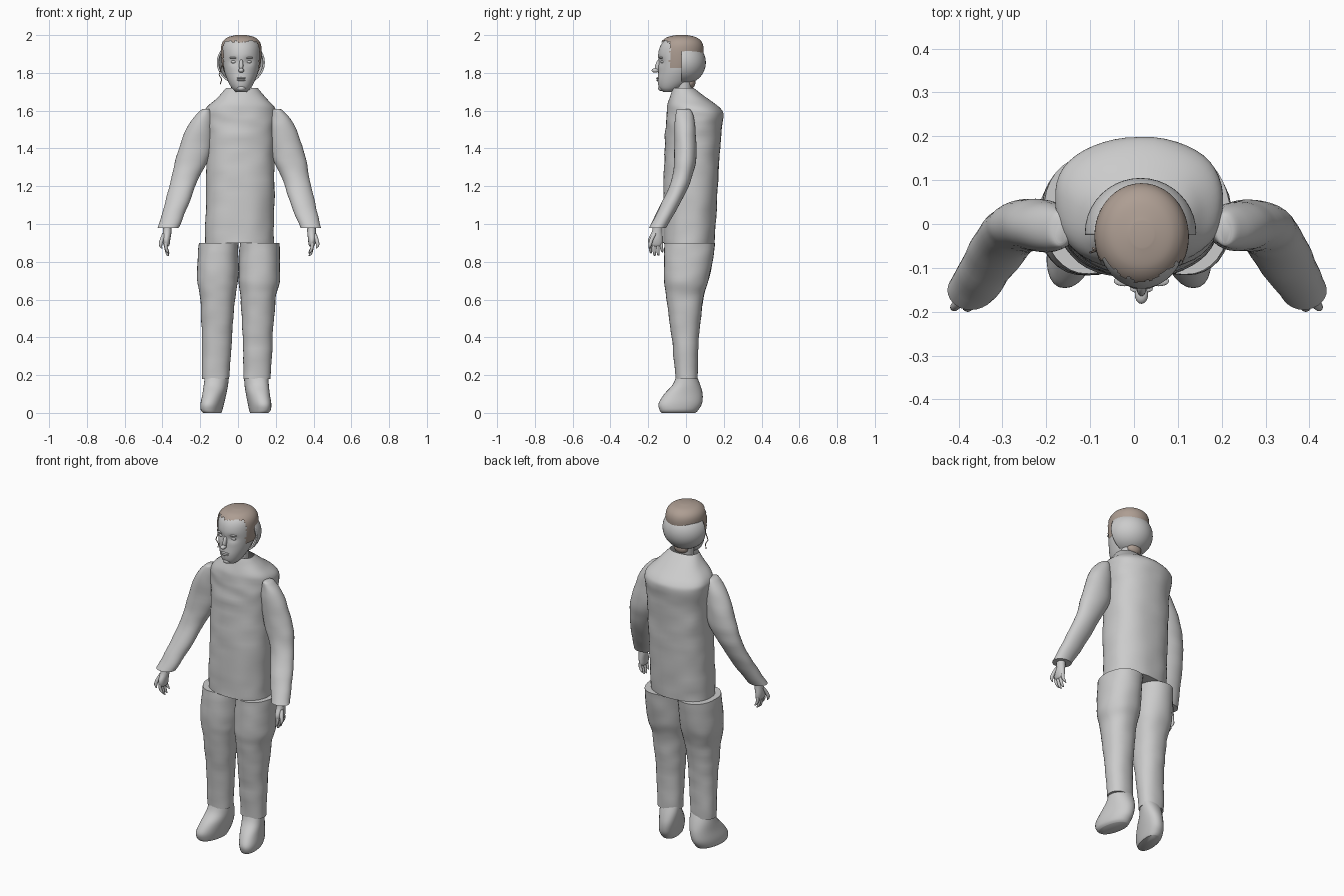
import bpy, bmesh, math
from mathutils import Vector, Matrix, noise

cube = bpy.data.objects.get("Cube")
if cube:
    bpy.data.objects.remove(cube, do_unlink=True)


def material(name, rgb):
    m = bpy.data.materials.new(name)
    m.use_nodes = True
    m.diffuse_color = (*rgb, 1)
    bsdf = next(n for n in m.node_tree.nodes if n.type == 'BSDF_PRINCIPLED')
    bsdf.inputs["Base Color"].default_value = (*rgb, 1)
    return m


GREY = material("plain grey", (0.6, 0.6, 0.6))
BROWN = material("hair brown", (0.42, 0.34, 0.29))


def finish(bm, name, mat, angle=50):
    bmesh.ops.recalc_face_normals(bm, faces=bm.faces)
    mesh = bpy.data.meshes.new(name)
    bm.to_mesh(mesh)
    bm.free()
    mesh.materials.append(mat)
    ob = bpy.data.objects.new(name, mesh)
    bpy.context.collection.objects.link(ob)
    bpy.ops.object.select_all(action='DESELECT')
    ob.select_set(True)
    bpy.context.view_layer.objects.active = ob
    bpy.ops.object.shade_smooth_by_angle(angle=math.radians(angle))
    return ob


def smooth_rows(rows, steps):
    # Catmull-Rom interpolation between the given sections
    out = []
    pts = [rows[0], *rows, rows[-1]]
    for a, b, c, d in zip(pts, pts[1:], pts[2:], pts[3:]):
        for i in range(steps):
            t = i / steps
            out.append([0.5 * (2 * q + (r - p) * t + (2 * p - 5 * q + 4 * r - s) * t * t
                               + (3 * q - p - 3 * r + s) * t ** 3)
                        for p, q, r, s in zip(a, b, c, d)])
    out.append(rows[-1])
    return out


def loft(rows, sides=28, steps=4, power=2, caps=True, warp=None):
    # each row is a level section: z, x min, x max, y min, y max
    bm = bmesh.new()
    rings = []
    for z, x0, x1, y0, y1 in smooth_rows(rows, steps):
        ring = []
        for i in range(sides):
            a = math.tau * i / sides
            c, s = math.cos(a), math.sin(a)
            u = math.copysign(abs(c) ** (2 / power), c)
            v = math.copysign(abs(s) ** (2 / power), s)
            co = Vector(((x0 + x1 + u * (x1 - x0)) / 2, (y0 + y1 + v * (y1 - y0)) / 2, z))
            ring.append(bm.verts.new(warp(co) if warp else co))
        rings.append(ring)
    for lo, hi in zip(rings, rings[1:]):
        for i in range(sides):
            j = (i + 1) % sides
            bm.faces.new((lo[i], lo[j], hi[j], hi[i]))
    if caps:
        bm.faces.new(rings[0])
        bm.faces.new(rings[-1])
    return bm


def wrinkle(co, size=0.006):
    n = noise.noise_vector(co * Vector((9, 9, 16)))
    return co + Vector((n.x, n.y, 0)) * size


def ellipsoid(name, center, radii, mat, tilt=0):
    bm = bmesh.new()
    mx = Matrix.Translation(center) @ Matrix.Rotation(tilt, 4, 'X') @ Matrix.Diagonal((*radii, 1))
    bmesh.ops.create_uvsphere(bm, u_segments=20, v_segments=14, radius=1, matrix=mx)
    return finish(bm, name, mat)


# Jacket body, open at the collar
torso = [(0.9, -.175, .19, -.12, .15), (1.2, -.17, .195, -.12, .17), (1.45, -.17, .195, -.11, .185),
         (1.56, -.18, .205, -.105, .197), (1.61, -.172, .2, -.1, .182),
         (1.66, -.12, .155, -.09, .12), (1.72, -.065, .105, -.07, .04)]
bm = loft(torso, 48, 8, 2.3, caps=False, warp=wrinkle)
bmesh.ops.holes_fill(bm, edges=[e for e in bm.edges if e.is_boundary and e.verts[0].co.z < 1])
finish(bm, "jacket_body", GREY)

# Limb sections, given for the right side
ARM = [(1.61, -.18, -.155, -.045, .01), (1.595, -.205, -.14, -.055, .03),
       (1.52, -.265, -.13, -.062, .05), (1.36, -.325, -.15, -.062, .056),
       (1.24, -.352, -.21, -.075, .03), (1.1, -.39, -.262, -.135, -.035),
       (0.98, -.425, -.315, -.195, -.105)]
LEG = [(0.9, -.207, .002, -.115, .155), (0.72, -.218, .002, -.117, .125),
       (0.6, -.2, -.015, -.102, .09), (0.4, -.192, -.032, -.075, .068), (0.18, -.19, -.047, -.055, .06)]
SHOE = [(0.2, -.18, -.055, -.05, .055), (0.15, -.185, -.06, -.07, .075), (0.1, -.188, -.068, -.115, .088),
        (0.05, -.194, -.078, -.145, .085), (0.015, -.192, -.085, -.14, .065), (0, -.18, -.09, -.13, .05)]
PALM = [(1.0, -.398, -.352, -.175, -.125), (0.96, -.398, -.352, -.18, -.125),
        (0.92, -.4, -.358, -.2, -.122), (0.89, -.395, -.362, -.196, -.125), (0.88, -.388, -.37, -.18, -.14)]


def tube(points, radius):
    # tapering finger sections along a short path
    rows = [(z, x - r, x + r, y - r, y + r)
            for (x, y, z), r in zip(points, (radius, radius, radius * 0.85, radius * 0.3))]
    return rows


for side, label in ((-1, "right"), (1, "left")):
    def place(co, s=side):
        # the body leans slightly, so the mirror axis moves with height
        return Vector((2 * (0.02 * co.z - 0.012) - co.x, co.y, co.z)) if s > 0 else co

    def cloth(co):
        return wrinkle(place(co), 0.004)

    def toe_out(co):
        return place(Vector((co.x + 0.18 * (co.y + 0.03), co.y, co.z)))

    finish(loft(ARM, 28, 6, warp=cloth), label + "_sleeve", GREY)
    finish(loft(LEG, 32, 8, 2.2, warp=cloth), label + "_trouser_leg", GREY)
    finish(loft(SHOE, 28, 4, 2.2, warp=toe_out), label + "_shoe", GREY)
    finish(loft(PALM, 16, 3, warp=place), label + "_palm", GREY)
    for i in range(4):
        y = -.19 + .02 * i
        drop = (.845, .83, .832, .85)[i]
        path = [(-.38, y, .9), (-.382, y, .88), (-.374, y + .003, drop + .01), (-.366, y + .005, drop)]
        finish(loft(tube(path, .009), 10, 3, warp=place), f"{label}_finger_{i + 1}", GREY)
    thumb = [(-.39, -.165, .95), (-.402, -.182, .92), (-.41, -.19, .89), (-.404, -.192, .87)]
    finish(loft(tube(thumb, .011), 10, 3, warp=place), label + "_thumb", GREY)

# Neck and head
NECK = [(1.6, -.035, .07, -.055, .035), (1.68, -.035, .07, -.055, .032), (1.78, -.04, .075, -.06, .04)]
finish(loft(NECK), "neck", GREY)
HEAD = [(1.7, -.012, .047, -.122, -.06), (1.72, -.033, .068, -.142, -.02), (1.76, -.055, .09, -.15, .03),
        (1.82, -.075, .11, -.146, .065), (1.9, -.083, .118, -.147, .085),
        (1.95, -.078, .112, -.132, .08), (1.98, -.05, .085, -.1, .05), (1.993, -.002, .038, -.05, 0)]


def face_shape(co):
    # eye sockets pressed into the front of the face
    for x in (-.022, .056):
        d = ((co.x - x) / .025) ** 2 + ((co.z - 1.86) / .018) ** 2
        if co.y < -.05:
            co.y += .012 * math.exp(-d)
    return co


finish(loft(HEAD, 56, 7, warp=face_shape), "head", GREY)

# Face details
ellipsoid("nose_bridge", (.017, -.146, 1.84), (.011, .016, .036), GREY, -.3)
ellipsoid("nose_tip", (.017, -.162, 1.813), (.015, .02, .012), GREY)
for x, label in ((-.022, "right"), (.056, "left")):
    ellipsoid(label + "_eye", (x, -.122, 1.858), (.016, .012, .008), GREY)
    ellipsoid(label + "_brow", (x, -.13, 1.88), (.024, .012, .005), GREY)
ellipsoid("upper_lip", (.017, -.148, 1.772), (.026, .01, .005), GREY)
ellipsoid("lower_lip", (.017, -.147, 1.762), (.022, .01, .006), GREY)
ellipsoid("chin", (.017, -.128, 1.719), (.024, .02, .016), GREY)

# Hair: a slightly larger skull with the face area trimmed away
grow = .007
hair_rows = [(z + grow, a - grow, b + grow, c - grow / 2, d + grow) for z, a, b, c, d in HEAD[2:]]
bm = loft(hair_rows, 72, 8)
bald = []
for f in bm.faces:
    c = f.calc_center_median()
    jag = .012 * noise.noise(c * 60)
    line = 1.966 if c.y < -.085 + jag else 1.83 if c.y < -.02 else 1.7
    if c.z < line + jag:
        bald.append(f)
bmesh.ops.delete(bm, geom=bald, context='FACES')
finish(bm, "hair", BROWN)

# Hair at the nape
ellipsoid("nape_hair", (.017, .02, 1.75), (.045, .03, .035), BROWN)

# Rounded band wrapping the back of the head
bm = bmesh.new()
center = Vector((.015, -.02, 1.855))
mx = Matrix.Translation(center) @ Matrix.Diagonal((.127, .125, .118, 1))
bmesh.ops.create_uvsphere(bm, u_segments=40, v_segments=28, radius=1, matrix=mx)
for point, normal in (((0, -.025, 0), (0, -1, 0)), ((0, 0, 1.92), (0, 0, 1))):
    bmesh.ops.bisect_plane(bm, geom=bm.verts[:] + bm.edges[:] + bm.faces[:],
                           plane_co=point, plane_no=normal, clear_outer=True)
band = finish(bm, "back_head_band", GREY)
solid = band.modifiers.new("thickness", 'SOLIDIFY')
solid.thickness = .01

# Loose strand by the right cheek
curve = bpy.data.curves.new("loose_strand", 'CURVE')
curve.dimensions = '3D'
curve.bevel_depth = .0025
spline = curve.splines.new('POLY')
strand = [(-.085, -.06, 1.84), (-.1, -.065, 1.79), (-.086, -.06, 1.765), (-.094, -.055, 1.74)]
spline.points.add(len(strand) - 1)
for p, co in zip(spline.points, strand):
    p.co = (*co, 1)
curve.materials.append(BROWN)
bpy.context.collection.objects.link(bpy.data.objects.new("loose_strand", curve))
